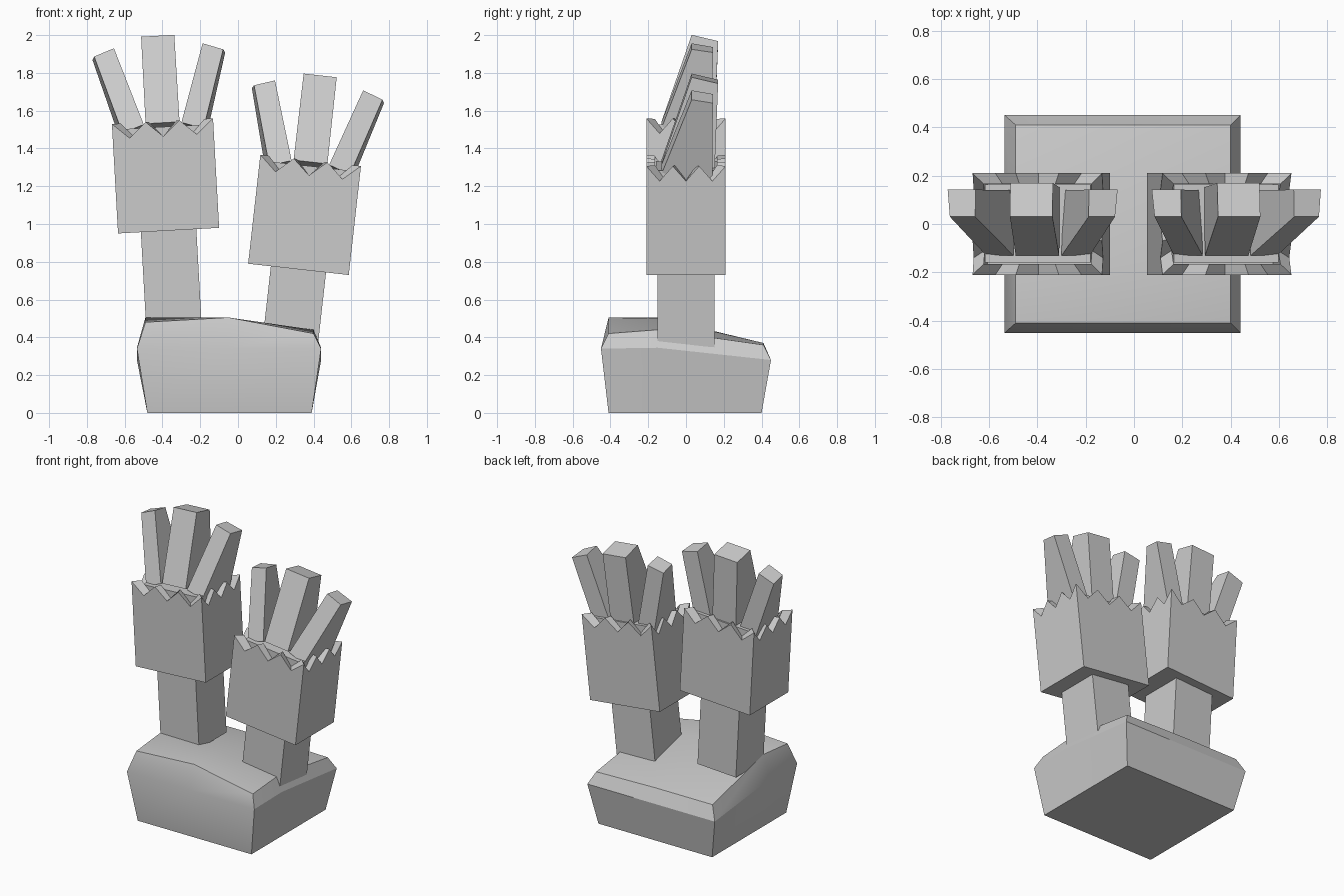
import bpy, bmesh, math
from mathutils import Matrix

cube = bpy.data.objects.get("Cube")
if cube:
    bpy.data.objects.remove(cube)

GREY = (0.6, 0.6, 0.6, 1)
stone = bpy.data.materials.new("stone_grey")
stone.use_nodes = True
stone.diffuse_color = GREY
stone.node_tree.nodes["Principled BSDF"].inputs["Base Color"].default_value = GREY


def finish(bm, name, matrix=None):
    bmesh.ops.recalc_face_normals(bm, faces=bm.faces)
    mesh = bpy.data.meshes.new(name)
    bm.to_mesh(mesh)
    bm.free()
    mesh.materials.append(stone)
    ob = bpy.data.objects.new(name, mesh)
    bpy.context.collection.objects.link(ob)
    if matrix:
        ob.matrix_world = matrix
    return ob


def bridge(bm, a, b):
    n = len(a)
    for i in range(n):
        bm.faces.new((a[i], a[(i + 1) % n], b[(i + 1) % n], b[i]))


def loft(name, bottom, top, matrix):
    """Closed solid between two outlines of equal length."""
    bm = bmesh.new()
    a, b = [[bm.verts.new(p) for p in ring] for ring in (bottom, top)]
    bridge(bm, a, b)
    bm.faces.new(a)
    bm.faces.new(b)
    return finish(bm, name, matrix)


def rect(x, y0, y1, z):
    return [(-x, y0, z), (x, y0, z), (x, y1, z), (-x, y1, z)]


# Base: flared sides, chamfered rim and an uneven sloping top
def base():
    bm = bmesh.new()
    around = [(0, 0), (1, 0), (2, 0), (2, 1), (2, 2), (1, 2), (0, 2), (0, 1)]
    rim_z = (0.34, 0.345, 0.28)
    top_z = ((0.48, 0.505, 0.42), (0.505, 0.5, 0.44), (0.37, 0.37, 0.36))

    def ring(xs, ys, height):
        return [bm.verts.new((xs[i], ys[j], height(i, j))) for i, j in around]

    foot = ring((-0.48, -0.05, 0.39), (-0.41, -0.15, 0.40), lambda i, j: 0)
    rim = ring((-0.535, -0.05, 0.44), (-0.45, -0.15, 0.45), lambda i, j: rim_z[j])
    top = ring((-0.49, -0.05, 0.40), (-0.41, -0.15, 0.41), lambda i, j: top_z[j][i])
    bridge(bm, foot, rim)
    bridge(bm, rim, top)
    bm.faces.new(foot)
    centre = bm.verts.new((-0.05, -0.15, top_z[1][1]))
    for k in range(0, 8, 2):
        bm.faces.new((top[k - 1], top[k], top[k + 1], centre))
    ob = finish(bm, "base")
    bpy.context.view_layer.objects.active = ob
    ob.select_set(True)
    bpy.ops.object.shade_smooth_by_angle(angle=math.radians(30))
    ob.select_set(False)


# Cuff: hollow box whose rim is cut into three teeth per side
def cuff(name, matrix):
    bm = bmesh.new()
    steps = 6
    corners = [(-1, -1), (1, -1), (1, 1), (-1, 1)]

    def ring(hx, hy, low, high):
        out = []
        for c, (ax, ay) in enumerate(corners):
            bx, by = corners[(c + 1) % 4]
            for s in range(steps):
                t = s / steps
                out.append(bm.verts.new((hx * (ax + (bx - ax) * t),
                                         hy * (ay + (by - ay) * t),
                                         low if s % 2 else high)))
        return out

    rings = [ring(0.268, 0.21, 0, 0), ring(0.268, 0.21, 0.5, 0.58),
             ring(0.222, 0.165, 0.5, 0.58), ring(0.222, 0.165, 0.3, 0.3)]
    for a, b in zip(rings, rings[1:]):
        bridge(bm, a, b)
    bm.faces.new(rings[0])
    bm.faces.new(rings[-1])
    finish(bm, name, matrix)


# Hand: wrist, cuff, palm and three fingers that thin out toward the tips
def hand(side, x, z, tilt):
    m = Matrix.Translation((x, 0, z)) @ Matrix.Rotation(math.radians(tilt), 4, "Y")
    loft(side + "_wrist", rect(0.147, -0.15, 0.15, -0.5), rect(0.147, -0.15, 0.15, 0.05), m)
    cuff(side + "_cuff", m)
    loft(side + "_palm", rect(0.218, -0.16, 0.163, 0.25), rect(0.218, -0.16, 0.163, 0.55), m)
    loft(side + "_middle_finger",
         [(-0.09, -0.13, 0.572), (0.09, -0.13, 0.572), (0.09, 0.15, 0.5), (-0.09, 0.15, 0.5)],
         [(-0.088, 0.03, 1.033), (0.088, 0.03, 1.033), (0.088, 0.17, 1.0), (-0.088, 0.17, 1.0)], m)
    for s, label in ((-1, "_right_finger"), (1, "_left_finger")):
        bottom = [(0.10, -0.13, 0.568), (0.215, -0.13, 0.53), (0.225, 0.14, 0.48), (0.10, 0.14, 0.5)]
        top = [(0.235, 0.03, 0.98), (0.342, 0.03, 0.942), (0.352, 0.142, 0.925), (0.235, 0.142, 0.96)]
        loft(side + label, [(s * a, b, c) for a, b, c in bottom],
             [(s * a, b, c) for a, b, c in top], m)


base()
hand("right", -0.3675, 0.965, -3.2)
hand("left", 0.32, 0.76, 6.4)
